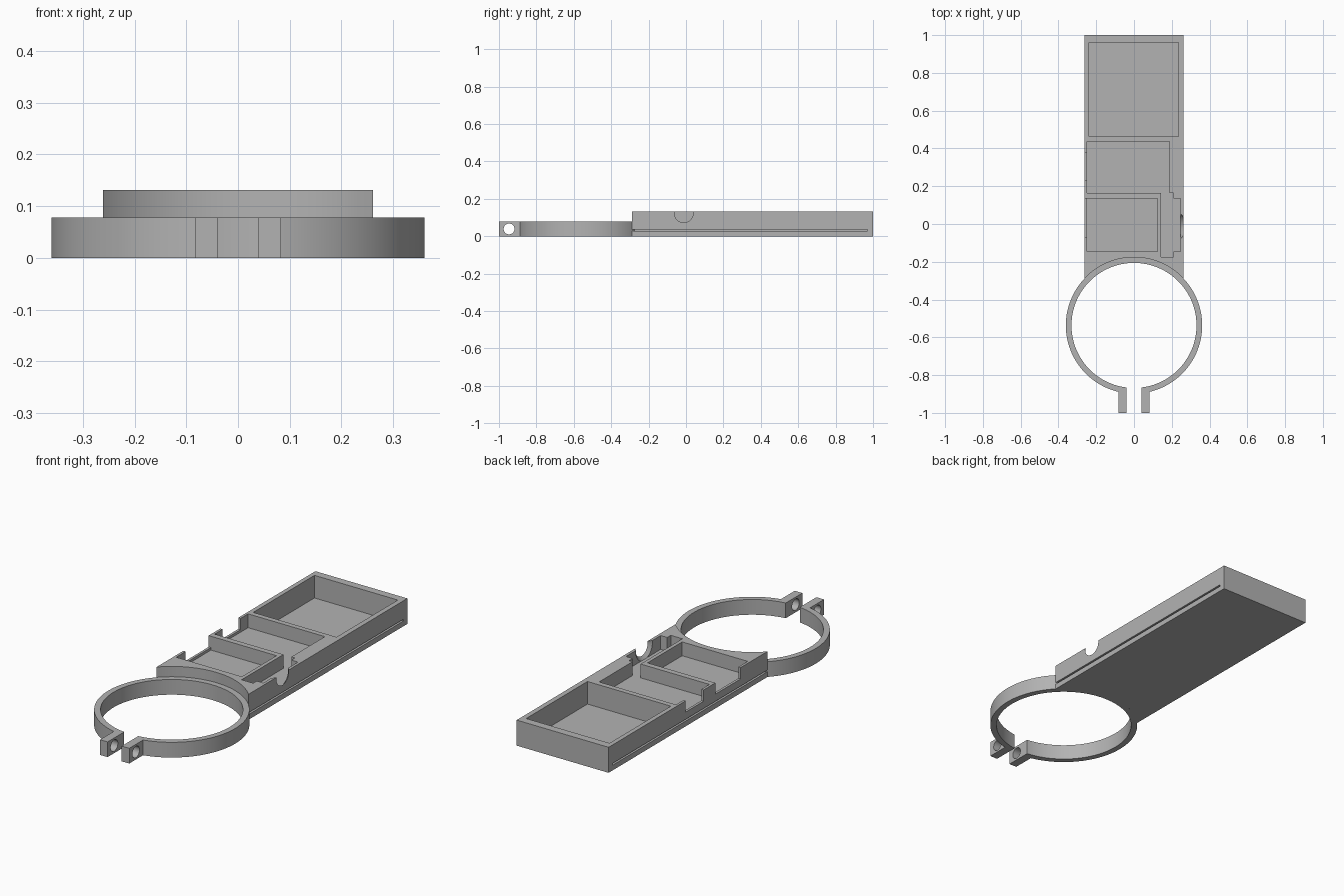
import bpy, bmesh, math
from mathutils import Matrix

cube = bpy.data.objects.get("Cube")
if cube:
    bpy.data.objects.remove(cube, do_unlink=True)

grey = bpy.data.materials.new("plain grey")
grey.use_nodes = True
colour = (0.45, 0.45, 0.45, 1)
grey.diffuse_color = colour
grey.node_tree.nodes["Principled BSDF"].inputs["Base Color"].default_value = colour

RING_Y, OUTER, INNER, RING_H = -0.537, 0.361, 0.331, 0.078
HALF_W, TOP, SHELF = 0.261, 0.131, 0.06


def to_object(name, bm):
    bmesh.ops.recalc_face_normals(bm, faces=bm.faces)
    mesh = bpy.data.meshes.new(name)
    bm.to_mesh(mesh)
    bm.free()
    obj = bpy.data.objects.new(name, mesh)
    bpy.context.collection.objects.link(obj)
    mesh.materials.append(grey)
    return obj


def box(name, x0, x1, y0, y1, z0, z1):
    bm = bmesh.new()
    bmesh.ops.create_cube(bm, size=1)
    for v in bm.verts:
        v.co = (x1 if v.co.x > 0 else x0, y1 if v.co.y > 0 else y0, z1 if v.co.z > 0 else z0)
    return to_object(name, bm)


def cylinder(name, r1, r2, depth, centre, axis="Z", segments=128):
    bm = bmesh.new()
    turn = Matrix.Rotation(math.pi / 2, 4, "Y") if axis == "X" else Matrix()
    bmesh.ops.create_cone(bm, cap_ends=True, segments=segments, radius1=r1, radius2=r2,
                          depth=depth, matrix=Matrix.Translation(centre) @ turn)
    return to_object(name, bm)


def cut(target, cutter):
    mod = target.modifiers.new("cut", "BOOLEAN")
    mod.operation, mod.solver, mod.object = "DIFFERENCE", "EXACT", cutter
    bpy.context.view_layer.objects.active = target
    bpy.ops.object.modifier_apply(modifier=mod.name)
    bpy.data.objects.remove(cutter, do_unlink=True)


# Long tray with a concave end that meets the ring
tray = box("tray", -HALF_W, HALF_W, -0.35, 1, 0, TOP)
cut(tray, cylinder("ring_cutter", OUTER, OUTER, 1, (0, RING_Y, 0)))

# Pockets: deep rear, middle, front, side slot and its opening
pockets = [
    (-0.238, 0.235, 0.463, 0.96, 0.015),
    (-0.248, 0.188, 0.164, 0.436, SHELF),
    (-0.248, 0.124, -0.146, 0.135, SHELF),
    (0.143, 0.209, -0.175, 0.164, SHELF),
    (0.143, 0.188, 0.15, 0.18, SHELF),
    (0.2, 0.246, -0.146, 0.135, SHELF),
]
for x0, x1, y0, y1, floor in pockets:
    cut(tray, box("pocket_cutter", x0, x1, y0, y1, floor, 0.3))

# Gaps in the thin right wall
for y0, y1 in ((0.23, 0.375), (-0.07, 0.135)):
    cut(tray, box("gap_cutter", -0.3, -0.24, y0, y1, 0.073, 0.3))

# Flared round notch in the left wall
cut(tray, cylinder("notch_cutter", 0.068, 0.045, 0.02, (0.2555, -0.012, 0.123), "X", 48))

# Rail grooves low on both sides
for side in (-1, 1):
    xs = sorted((side * 0.25, side * 0.3))
    cut(tray, box("groove_cutter", *xs, -0.5, 0.97, 0.027, 0.036))

# Open clamp ring with two tabs, extruded from one outline
IN_X, OUT_X = 0.04, 0.083


def arc(radius, gap_x, steps=120):
    start = math.asin(gap_x / radius)
    for i in range(steps + 1):
        a = start + (2 * math.pi - 2 * start) * i / steps
        yield (radius * math.sin(a), RING_Y - radius * math.cos(a))


outline = list(arc(OUTER, OUT_X)) + [(-OUT_X, -1), (-IN_X, -1)]
outline += list(arc(INNER, IN_X))[::-1] + [(IN_X, -1), (OUT_X, -1)]
bm = bmesh.new()
face = bm.faces.new([bm.verts.new((x, y, 0)) for x, y in outline])
lift = bmesh.ops.extrude_face_region(bm, geom=[face])
for v in lift["geom"]:
    if isinstance(v, bmesh.types.BMVert):
        v.co.z = RING_H
clamp = to_object("clamp_ring", bm)

# Bolt hole through both tabs
cut(clamp, cylinder("bolt_cutter", 0.029, 0.029, 0.3, (0, -0.946, 0.039), "X", 48))

# Smooth curved walls, keep corners crisp
for obj in (tray, clamp):
    bpy.ops.object.select_all(action="DESELECT")
    obj.select_set(True)
    bpy.context.view_layer.objects.active = obj
    bpy.ops.object.shade_smooth_by_angle(angle=math.radians(30))
